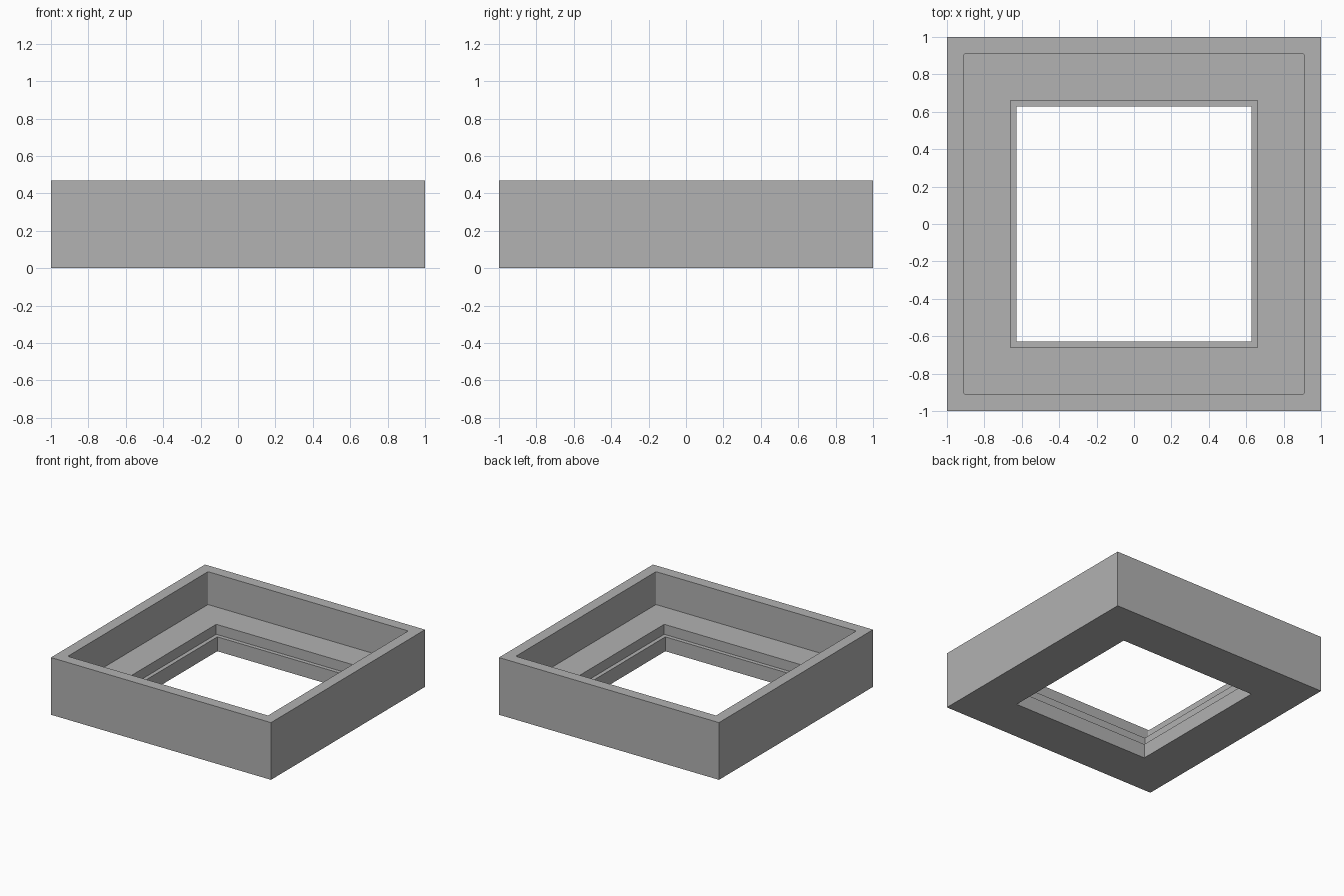
import bpy
import bmesh

cube = bpy.data.objects.get("Cube")
if cube:
    bpy.data.objects.remove(cube, do_unlink=True)

# Plain grey material
grey = bpy.data.materials.new("plain_grey")
grey.use_nodes = True
colour = (0.445, 0.445, 0.445, 1)
grey.diffuse_color = colour
grey.node_tree.nodes["Principled BSDF"].inputs["Base Color"].default_value = colour

# Wall section as (half width, height): outside, rim, pocket, shelf, rebate, opening
POCKET = 0.91
section = [(1, 0), (1, 0.47), (POCKET, 0.47), (POCKET, 0.2),
           (0.66, 0.2), (0.66, 0.118), (0.627, 0.118), (0.627, 0)]
corners = [(-1, -1), (1, -1), (1, 1), (-1, 1)]

# Sweep the section around the square
bm = bmesh.new()
rings = [[bm.verts.new((sx * r, sy * r, z)) for sx, sy in corners] for r, z in section]
for i, ring in enumerate(rings):
    following = rings[(i + 1) % len(rings)]
    for k in range(4):
        n = (k + 1) % 4
        bm.faces.new((ring[k], ring[n], following[n], following[k]))

# Slightly rounded vertical corners inside the pocket
pocket_edges = [e for e in bm.edges
                if all(abs(abs(c) - POCKET) < 0.001 for v in e.verts for c in v.co[:2])
                and abs(e.verts[0].co.z - e.verts[1].co.z) > 0.1]
bmesh.ops.bevel(bm, geom=pocket_edges, offset=0.008, segments=3,
                profile=0.5, affect='EDGES')
bmesh.ops.recalc_face_normals(bm, faces=bm.faces)

mesh = bpy.data.meshes.new("square_frame")
bm.to_mesh(mesh)
bm.free()
mesh.materials.append(grey)
frame = bpy.data.objects.new("square_frame", mesh)
bpy.context.collection.objects.link(frame)
